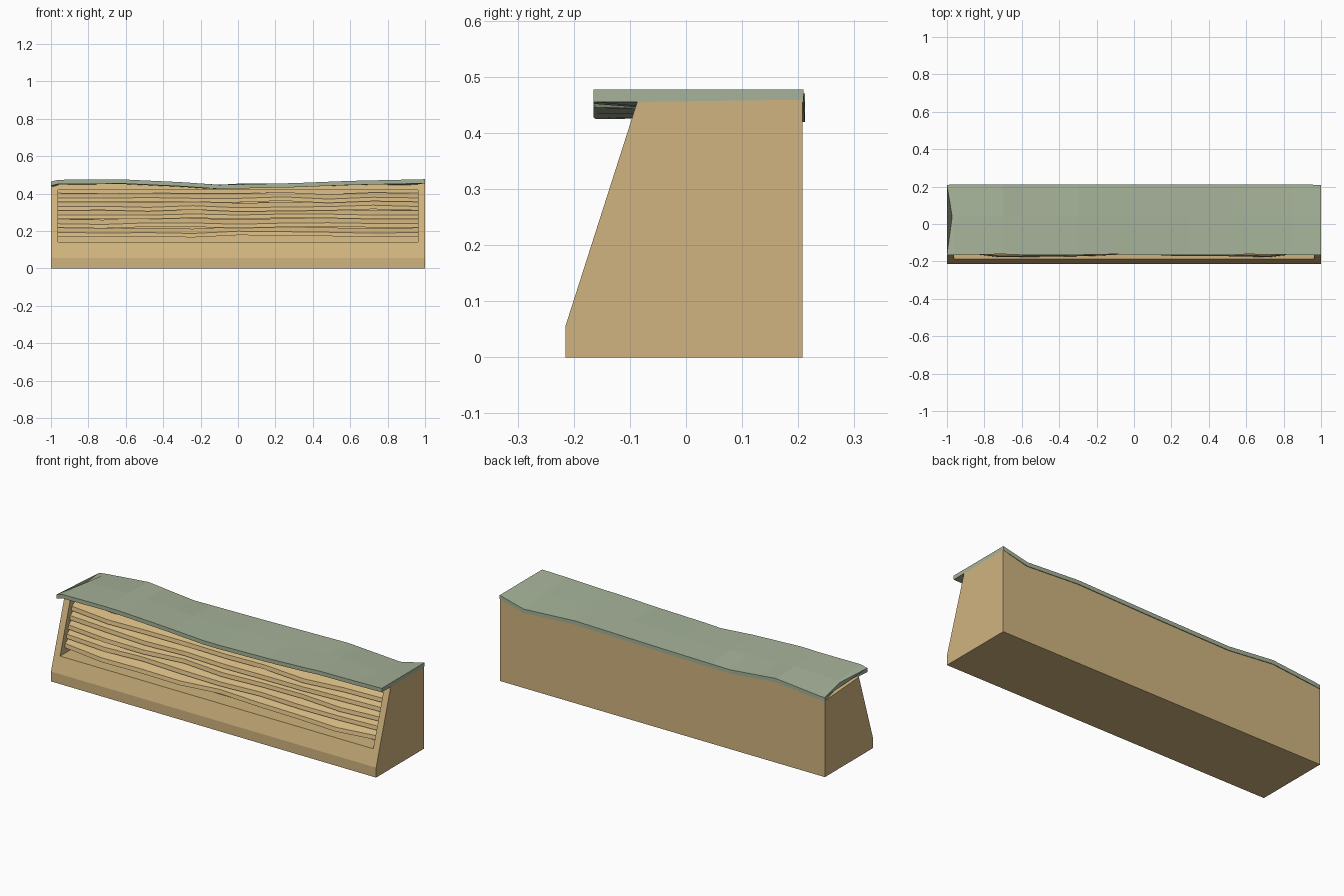
import bpy, bmesh, math, random

if "Cube" in bpy.data.objects:
    bpy.data.objects.remove(bpy.data.objects["Cube"])

random.seed(4)


def material(name, rgb):
    m = bpy.data.materials.new(name)
    m.diffuse_color = (*rgb, 1)
    m.use_nodes = True
    m.node_tree.nodes["Principled BSDF"].inputs["Base Color"].default_value = m.diffuse_color
    return m


TAN = material("sand tan", (0.63, 0.455, 0.21))
GREEN = material("sage green", (0.38, 0.45, 0.32))


def loft(name, sections, mat):
    """Closed solid through a row of matching cross-sections."""
    bm = bmesh.new()
    rings = [[bm.verts.new(p) for p in s] for s in sections]
    n = len(rings[0])
    for a, b in zip(rings, rings[1:]):
        for i in range(n):
            j = (i + 1) % n
            bm.faces.new((a[i], a[j], b[j], b[i]))
    bm.faces.new(rings[0][::-1])
    bm.faces.new(rings[-1])
    bmesh.ops.recalc_face_normals(bm, faces=bm.faces)
    me = bpy.data.meshes.new(name)
    bm.to_mesh(me)
    bm.free()
    me.materials.append(mat)
    ob = bpy.data.objects.new(name, me)
    bpy.context.collection.objects.link(ob)
    return ob


def interp(points, x):
    for (x0, z0), (x1, z1) in zip(points, points[1:]):
        if x <= x1:
            return z0 + (z1 - z0) * (x - x0) / (x1 - x0)
    return points[-1][1]


def slope_y(z):
    """Depth of the leaning front face at height z."""
    return -0.215 + 0.32 * (z - 0.055)


# Wavy top heights along the front and back edges
FRONT = [(-1, 0.464), (-0.96, 0.474), (-0.6, 0.475), (-0.3, 0.461),
         (-0.1, 0.447), (0.3, 0.456), (0.6, 0.468), (1, 0.477)]
BACK = [(-1, 0.442), (-0.7, 0.470), (-0.42, 0.443), (0, 0.449),
        (0.53, 0.460), (0.85, 0.441), (1, 0.477)]
STATIONS = sorted({x for x, _ in FRONT + BACK})
THICK = 0.022

# Main body with leaning front
body_sections = []
for x in STATIONS:
    zf, zb = interp(FRONT, x) - THICK, interp(BACK, x) - THICK + 0.004
    body_sections.append([(x, -0.215, 0), (x, -0.215, 0.055), (x, slope_y(zf), zf),
                          (x, 0.208, zb), (x, 0.208, 0.37), (x, 0.208, 0)])
body = loft("body", body_sections, TAN)

# Recess cut into the front
cut = [(-0.30, 0.14), (-0.30, 0.418), (slope_y(0.418) + 0.06, 0.418),
       (slope_y(0.14) + 0.09, 0.14)]
cutter = loft("recess_cutter", [[(x, y, z) for y, z in cut] for x in (-0.963, 0.963)], TAN)
cutter.hide_render = True
cutter.hide_viewport = True
cutter.display_type = 'WIRE'
mod = body.modifiers.new("recess", 'BOOLEAN')
mod.operation = 'DIFFERENCE'
mod.solver = 'EXACT'
mod.object = cutter

# Stacked wavy slats in the recess, each with a blunt nose and sloping top
for k in range(5):
    z0 = 0.172 + 0.046 * k
    sections = []
    for i in range(9):
        x = -0.964 + 1.928 * i / 8
        end = i in (0, 8)
        dz = 0 if end else random.uniform(-0.007, 0.007)
        inset = 0.03 if end else random.uniform(0.0, 0.02)
        z = z0 + dz
        y = slope_y(z) + inset
        back = slope_y(z0) + 0.11
        sections.append([(x, y, z), (x, y + 0.006, z + 0.021),
                         (x, y + 0.04, z + 0.046), (x, back, z + 0.046),
                         (x, back, z + 0.002)])
    loft(f"slat_{k + 1}", sections, TAN)

# Thin uneven green top with a front overhang
top_sections = []
for i, x in enumerate(STATIONS):
    zf, zb = interp(FRONT, x), interp(BACK, x)
    zm = (zf + zb) / 2 + (0.004 if i % 3 == 1 else 0)
    yf = -0.165 + (0.004 if i % 4 == 2 else 0)
    yb = 0.209 if i in (0, len(STATIONS) - 1) else 0.212
    xm = -0.972 if i == 0 else x
    top_sections.append([(x, yf, zf - THICK), (x, yf, zf), (xm, 0.04, zm), (x, yb, zb),
                         (x, yb, zb - THICK), (xm, 0.04, zm - THICK)])
loft("top_cover", top_sections, GREEN)
